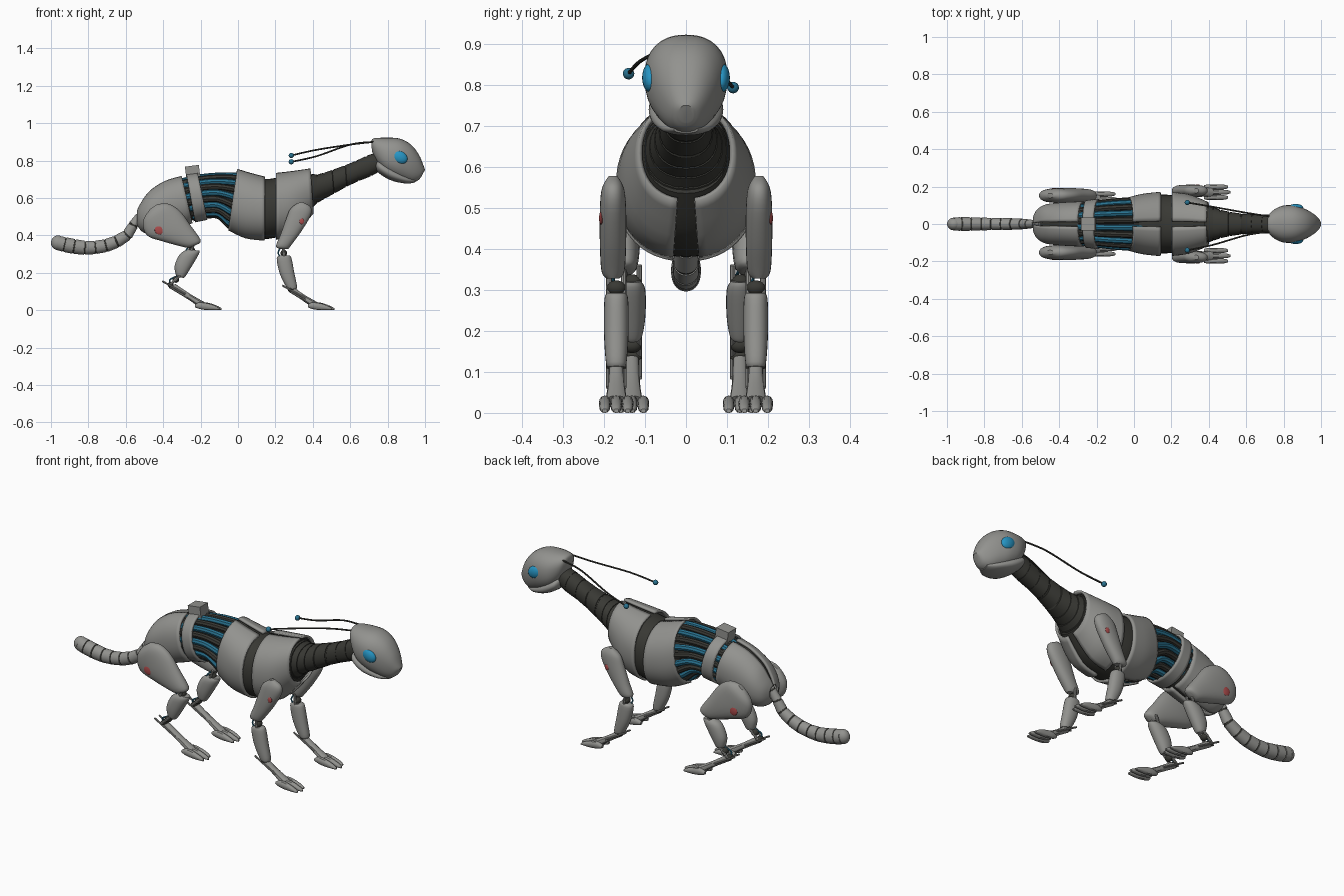
import bpy, bmesh, math
from mathutils import Vector

if "Cube" in bpy.data.objects:
    bpy.data.objects.remove(bpy.data.objects["Cube"])


def material(name, rgb):
    m = bpy.data.materials.new(name)
    m.diffuse_color = (*rgb, 1)
    m.use_nodes = True
    m.node_tree.nodes["Principled BSDF"].inputs["Base Color"].default_value = m.diffuse_color
    return m


GREY = material("grey shell", (0.29, 0.29, 0.275))
DARK = material("dark rubber", (0.04, 0.04, 0.034))
BLUE = material("tube blue", (0.022, 0.17, 0.28))
EYE = material("eye blue", (0.02, 0.3, 0.55))
RED = material("red lamp", (0.4, 0.07, 0.07))


def finish(ob, *mats):
    for m in mats:
        ob.data.materials.append(m)
    bpy.ops.object.select_all(action='DESELECT')
    ob.select_set(True)
    bpy.context.view_layer.objects.active = ob
    bpy.ops.object.shade_smooth_by_angle(angle=math.radians(35))
    return ob


def dense(secs, k):
    """Catmull-Rom refinement of a list of tuples."""
    out = []
    for i in range(len(secs) - 1):
        p = [Vector(secs[max(0, min(len(secs) - 1, i + d))]) for d in (-1, 0, 1, 2)]
        for s in range(k):
            t = s / k
            out.append(0.5 * (2 * p[1] + (p[2] - p[0]) * t + (2 * p[0] - 5 * p[1] + 4 * p[2] - p[3]) * t ** 2
                              + (3 * p[1] - p[0] - 3 * p[2] + p[3]) * t ** 3))
    return out + [Vector(secs[-1])]


def loft(name, secs, mat, y=0, n=24, e=2.2, k=4, arc=None, mat2=None, dark_rule=None):
    """Each section is (x, z) of one edge, (x, z) of the other edge, half width in y."""
    secs = dense(secs, k) if k > 1 else secs
    bm = bmesh.new()
    rows = []
    for x1, z1, x2, z2, w in secs:
        row = []
        for j in range(n):
            t = 2 * math.pi * j / n if not arc else math.radians(arc[0] + (arc[1] - arc[0]) * j / (n - 1))
            c, s = math.cos(t), math.sin(t)
            c, s = (math.copysign(abs(v) ** (2 / e), v) for v in (c, s))
            row.append(bm.verts.new(((x1 + x2) / 2 + (x1 - x2) / 2 * c, y + w * s,
                                     (z1 + z2) / 2 + (z1 - z2) / 2 * c)))
        rows.append(row)
    for i in range(len(rows) - 1):
        for j in range(n - 1 if arc else n):
            a, b = rows[i], rows[i + 1]
            f = bm.faces.new((a[j], a[(j + 1) % n], b[(j + 1) % n], b[j]))
            if dark_rule and dark_rule(i):
                f.material_index = 1
    if not arc:
        bm.faces.new(rows[0])
        bm.faces.new(rows[-1])
    bmesh.ops.recalc_face_normals(bm, faces=bm.faces)
    me = bpy.data.meshes.new(name)
    bm.to_mesh(me)
    bm.free()
    ob = bpy.data.objects.new(name, me)
    bpy.context.collection.objects.link(ob)
    if arc:
        mod = ob.modifiers.new("thickness", 'SOLIDIFY')
        mod.thickness, mod.offset = 0.012, 0
    return finish(ob, mat, *([mat2] if mat2 else []))


def shells(name, secs, gap_top, gap_bottom):
    for s in (-1, 1):
        loft(name, secs, GREY, arc=(s * gap_top, s * (180 - gap_bottom)))


def stepped(secs, count, groove):
    """Cut a section list into segments with a shallow groove after each."""
    d = dense(secs, 40)
    out = []
    for i in range(count):
        for f, g in ((0, 1), (0.86, 1), (0.87, groove), (0.99, groove)):
            v = d[int((i + f) / count * (len(d) - 1))]
            cx, cz = (v[0] + v[2]) / 2, (v[1] + v[3]) / 2
            out.append((cx + (v[0] - cx) * g, cz + (v[1] - cz) * g,
                        cx + (v[2] - cx) * g, cz + (v[3] - cz) * g, v[4] * g))
    return out + [tuple(d[-1])]


def tube(name, pts, r, mat):
    cu = bpy.data.curves.new(name, 'CURVE')
    cu.dimensions = '3D'
    cu.bevel_depth, cu.bevel_resolution, cu.use_fill_caps = r, 2, True
    pts = dense(pts, 6) if len(pts) > 2 else pts
    sp = cu.splines.new('POLY')
    sp.points.add(len(pts) - 1)
    for p, q in zip(sp.points, pts):
        p.co = (*q, 1)
    ob = bpy.data.objects.new(name, cu)
    bpy.context.collection.objects.link(ob)
    bpy.ops.object.select_all(action='DESELECT')
    ob.select_set(True)
    bpy.context.view_layer.objects.active = ob
    bpy.ops.object.convert(target='MESH')
    return finish(bpy.context.object, mat)


def ball(name, loc, radii, mat, tilt=0):
    bpy.ops.mesh.primitive_uv_sphere_add(segments=20, ring_count=12, location=loc, rotation=(0, tilt, 0))
    ob = bpy.context.object
    ob.name, ob.scale = name, radii
    return finish(ob, mat)


# torso: dark core with split grey shells
loft("torso_core", [(-.5, .56, -.5, .46, .06), (-.4, .675, -.37, .445, .1), (-.29, .70, -.23, .485, .105),
                    (-.24, .69, -.18, .51, .105), (-.1, .705, -.1, .515, .11), (0, .72, -.02, .44, .125),
                    (.1, .71, .1, .392, .153), (.17, .702, .17, .382, .157), (.28, .725, .3, .425, .143),
                    (.38, .74, .395, .535, .103)], DARK, n=32)
shells("hip_shell", [(-.535, .53, -.535, .46, .035), (-.515, .57, -.51, .425, .075), (-.47, .632, -.46, .41, .1),
                     (-.39, .685, -.36, .43, .11), (-.3, .712, -.245, .47, .115)], 5, 4)
loft("waist_ring", [(-.275, .722, -.23, .475, .122), (-.215, .73, -.165, .488, .128)], GREY, arc=(0, 360), n=40)
shells("barrel_shell", [(-.005, .75, -.05, .43, .137), (.06, .73, .04, .388, .156), (.143, .708, .143, .375, .166)], 4, 9)
shells("chest_shell", [(.203, .728, .203, .38, .165), (.29, .738, .30, .41, .152), (.388, .752, .40, .52, .112)], 4, 9)
bpy.ops.mesh.primitive_cube_add(size=1, location=(-.243, 0, .742), rotation=(0, -.13, 0))
bpy.context.object.name = "back_box"
bpy.context.object.scale = (.075, .07, .06)
finish(bpy.context.object, GREY)

# ribbed belly of alternating blue and dark tubes
for i in range(20):
    t = 2 * math.pi * (i + .5) / 20
    pts = []
    for x1, z1, x2, z2, w in ((-.3, .69, -.24, .49, .1), (-.21, .71, -.16, .505, .112), (-.11, .72, -.1, .50, .122),
                              (.0, .72, -.04, .445, .128), (.05, .7, .03, .42, .13)):
        c = math.cos(t)
        pts.append(((x1 + x2) / 2 + (x1 - x2) / 2 * c, w * math.sin(t), (z1 + z2) / 2 + (z1 - z2) / 2 * c))
    tube("belly_tube", pts, .0165, BLUE if i % 2 else DARK)

# neck
loft("neck", stepped([(.37, .735, .385, .53, .108), (.42, .725, .42, .57, .09), (.49, .745, .5, .615, .068),
                      (.6, .785, .61, .675, .053), (.7, .83, .73, .725, .052), (.77, .85, .79, .77, .05)], 9, .95),
     DARK, k=1)

# head, jaw, eyes, antennae
loft("head", [(.713, .90, .716, .85, .03), (.725, .918, .745, .785, .065), (.79, .922, .785, .735, .096),
              (.865, .917, .84, .705, .1), (.925, .885, .89, .688, .083), (.968, .83, .93, .682, .06),
              (.993, .77, .96, .692, .036), (1, .75, .977, .708, .018)], GREY, n=32, e=2.3)
loft("jaw", [(.735, .79, .735, .765, .03), (.755, .80, .75, .735, .08), (.82, .765, .815, .695, .09),
             (.9, .72, .895, .677, .065), (.95, .70, .945, .682, .03)], GREY)
for s, tip in ((-1, (.285, -.14, .827)), (1, (.285, .115, .793))):
    ball("eye", (.865, s * .087, .817), (.043, .02, .033), EYE, .5)
    tube("antenna", [(.73, s * .04, .9), (.6, s * .06, .885), (.42, tip[1] * .8, tip[2] + .03), tip], .0045, DARK)
    ball("antenna_tip", tip, (.014,) * 3, BLUE)

# tail from a path of centre and radius
path = dense([(-.5, .525, .018), (-.545, .48, .024), (-.59, .405, .03), (-.67, .357, .034), (-.75, .337, .035),
              (-.83, .334, .038), (-.91, .347, .04), (-.965, .36, .038)], 3)
edges = []
for i, (x, z, r) in enumerate(path):
    d = path[min(i + 1, len(path) - 1)] - path[max(i - 1, 0)]
    d = Vector((d[0], d[1])).normalized()
    edges.append((x + d[1] * r, z - d[0] * r, x - d[1] * r, z + d[0] * r, r * .92))
loft("tail", stepped(edges, 10, .92), GREY, k=1, e=2, mat2=DARK, dark_rule=lambda i: i % 4 == 2)
ball("tail_tip", (-.962, 0, .36), (.038, .034, .039), GREY)


def foot(name, y, dx, start):
    """Sloped instep, side rods and three toes."""
    x, z = start
    loft(name + "_instep", [(x + .025, z + .005, x - .01, z - .015, .018), (.35 + dx, .085, .335 + dx, .058, .02),
                            (.425 + dx, .042, .40 + dx, .012, .027)], GREY, y=y, n=12)
    for o in (-1, 1):
        tube(name + "_rod", [(x - .045, y + o * .02, z + .02), (x + .08, y + o * .02, z - .05)], .005, GREY)
    ball(name + "_ankle", (x, y, z), (.016, .025, .016), DARK)
    for o in (-1, 0, 1):
        b = dx - (.012 if o else 0)
        loft(name + "_toe", [(.385 + b, .03, .385 + b, .015, .009), (.41 + b, .042, .41 + b, .006, .014),
                             (.45 + b, .038, .45 + b, 0, .014), (.495 + b, .022, .495 + b, 0, .012),
                             (.515 + b, .01, .515 + b, 0, .006)], GREY, y=y + o * .028, n=12, k=3)


def joint(name, y, a, b):
    """Thin struts, a pivot and a blue cable between two limb shells."""
    for o in (-1, 1):
        tube(name + "_strut", [(a[0], y + o * .018, a[1]), (b[0], y + o * .018, b[1])], .007, GREY)
    m = ((a[0] + b[0]) / 2, (a[1] + b[1]) / 2)
    ball(name + "_pivot", (m[0], y, m[1]), (.018, .024, .018), DARK)
    tube(name + "_cable", [(a[0], y, a[1]), (m[0] - .03, y - .01, m[1]), (b[0], y, b[1])], .004, BLUE)


for s in (-1, 1):
    # front legs
    y = s * .178
    loft("front_upper_leg", [(.345, .578, .32, .573, .012), (.388, .552, .28, .542, .027), (.388, .505, .258, .49, .032),
                             (.338, .42, .226, .4, .032), (.285, .348, .203, .343, .028), (.27, .328, .222, .328, .016)],
         GREY, y=y)
    ball("shoulder_lamp", (.34, s * .207, .475), (.013, .005, .016), RED)
    y = s * .17
    joint("elbow", y, (.24, .35), (.25, .26))
    loft("front_lower_leg", [(.275, .292, .225, .292, .022), (.286, .278, .207, .274, .029), (.301, .2, .225, .19, .03),
                             (.316, .125, .262, .117, .025), (.308, .112, .272, .11, .018)], GREY, y=y)
    foot("front_foot", y, 0, (.282, .112))
    # rear legs
    y = s * .152
    loft("rear_thigh", [(-.43, .567, -.47, .54, .012), (-.37, .568, -.508, .475, .034), (-.31, .53, -.487, .4, .04),
                        (-.255, .455, -.4, .367, .04), (-.202, .38, -.29, .337, .033), (-.205, .357, -.26, .333, .015)],
         GREY, y=y)
    ball("thigh_lamp", (-.42, s * .186, .43), (.026, .007, .026), RED)
    y = s * .132
    joint("knee", y, (-.235, .36), (-.26, .28))
    loft("rear_shin", [(-.205, .318, -.27, .325, .022), (-.21, .298, -.31, .3, .033), (-.25, .23, -.338, .24, .033),
                       (-.28, .182, -.333, .192, .025), (-.29, .172, -.322, .178, .015)], GREY, y=y)
    joint("hock", y, (-.305, .19), (-.36, .138))
    foot("rear_foot", y, -.603, (-.36, .135))
